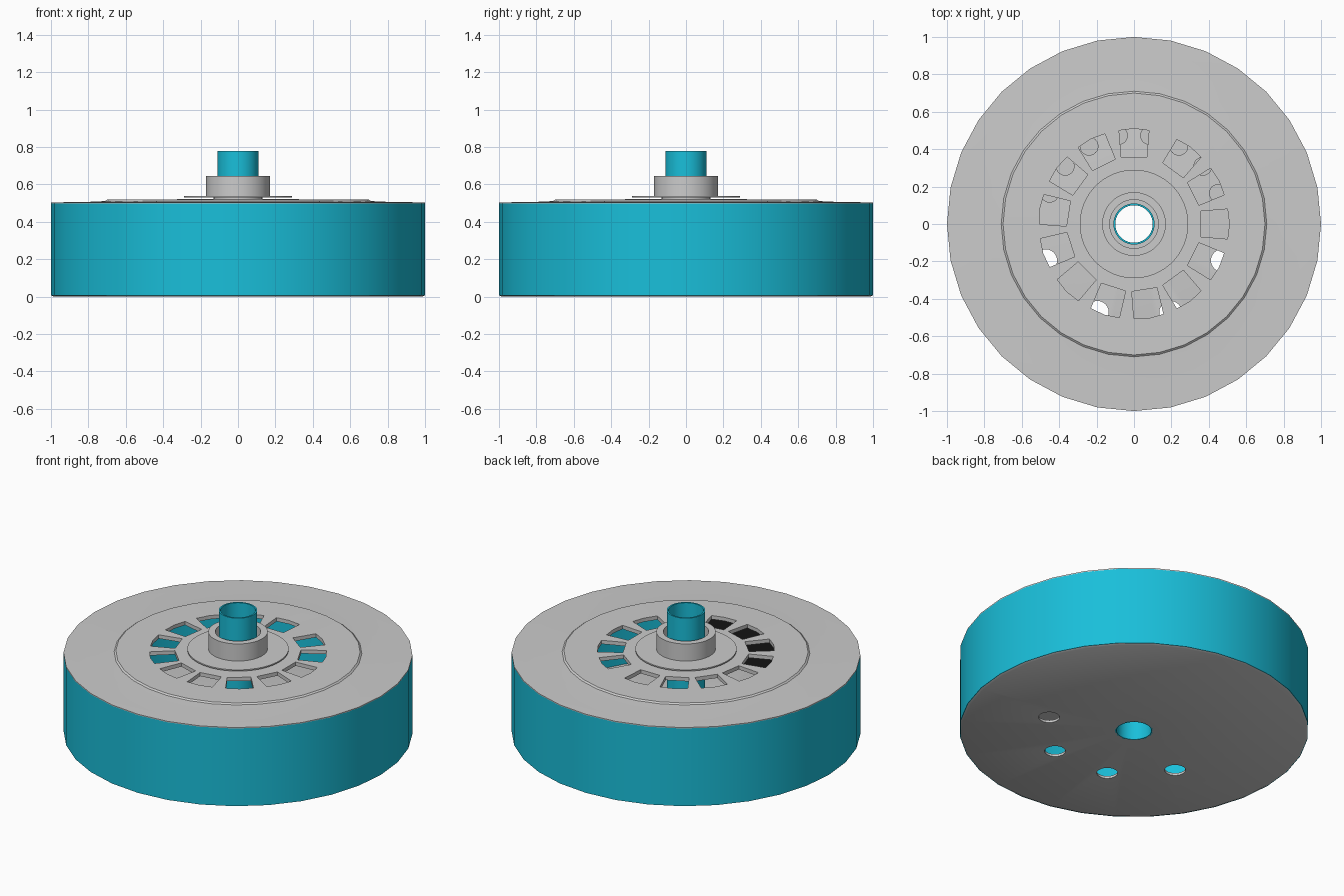
import bpy, bmesh, math
from mathutils import Matrix

if "Cube" in bpy.data.objects:
    bpy.data.objects.remove(bpy.data.objects["Cube"])


def material(name, color):
    m = bpy.data.materials.new(name)
    m.diffuse_color = color
    m.use_nodes = True
    m.node_tree.nodes["Principled BSDF"].inputs["Base Color"].default_value = m.diffuse_color
    return m


CYAN = material("cyan", (0.01, 0.52, 0.70, 1))
BLACK = material("black", (0.01, 0.01, 0.01, 1))


def finish(name, bm, mat=None):
    bmesh.ops.recalc_face_normals(bm, faces=bm.faces)
    me = bpy.data.meshes.new(name)
    bm.to_mesh(me)
    bm.free()
    ob = bpy.data.objects.new(name, me)
    bpy.context.collection.objects.link(ob)
    if mat:
        me.materials.append(mat)
    smooth(me)
    return ob


def smooth(me):
    for p in me.polygons:
        p.use_smooth = True
    me.set_sharp_from_angle(angle=math.radians(30))


def lathe(name, profile, seg=64, mat=None, start=0, sweep=360):
    """Revolve a closed (radius, z) profile around the z axis."""
    bm = bmesh.new()
    full = sweep == 360
    rings = []
    for i in range(seg if full else seg + 1):
        a = math.radians(start + sweep * i / seg)
        rings.append([bm.verts.new((r * math.cos(a), r * math.sin(a), z)) for r, z in profile])
    n = len(profile)
    for i in range(seg):
        a, b = rings[i], rings[(i + 1) % len(rings)]
        for j in range(n):
            k = (j + 1) % n
            bm.faces.new((a[j], b[j], b[k], a[k]))
    if not full:
        bm.faces.new(rings[0])
        bm.faces.new(rings[-1])
    return finish(name, bm, mat)


def tube(name, r_out, r_in, z0, z1, **kw):
    return lathe(name, [(r_out, z0), (r_out, z1), (r_in, z1), (r_in, z0)], **kw)


def cylinders(name, angles, ring_r, r, z0, z1):
    bm = bmesh.new()
    for a in angles:
        t = math.radians(a)
        bmesh.ops.create_cone(
            bm, cap_ends=True, segments=24, radius1=r, radius2=r, depth=z1 - z0,
            matrix=Matrix.Translation((ring_r * math.cos(t), ring_r * math.sin(t), (z0 + z1) / 2)))
    return finish(name, bm)


def cut(ob, cutter):
    mod = ob.modifiers.new("cut", "BOOLEAN")
    mod.operation = "DIFFERENCE"
    mod.solver = "EXACT"
    mod.object = cutter
    cutter.hide_render = True
    dg = bpy.context.evaluated_depsgraph_get()
    me = bpy.data.meshes.new_from_object(ob.evaluated_get(dg))
    ob.modifiers.clear()
    ob.data = me
    smooth(me)
    bpy.data.objects.remove(cutter)


# outer wall
tube("outer_wall", 1.0, 0.975, 0.006, 0.497, seg=32, mat=CYAN)

# base plate with four holes
base = lathe("base_plate", [(0.985, 0), (1.0, 0.008), (0.975, 0.015), (0.105, 0.015), (0.105, 0)], seg=32)
cut(base, cylinders("hole_cutter", [202.5, 247.5, 292.5, 337.5], 0.51, 0.06, -0.1, 0.1))

# thin stepped cover
cover = lathe("cover", [(1.0, 0.495), (1.0, 0.503), (0.925, 0.505), (0.80, 0.507), (0.71, 0.511),
                        (0.70, 0.519), (0.29, 0.521), (0.12, 0.522), (0.12, 0.50), (0.29, 0.497)], seg=32)

# thirteen tapered vent slots at 27 degree steps
bm = bmesh.new()
for i in range(13):
    t = math.radians(90 + 27 * i)
    rad, tan = (math.cos(t), math.sin(t)), (-math.sin(t), math.cos(t))
    pts = [(0.355, -0.068), (0.50, -0.080), (0.51, 0), (0.50, 0.080), (0.355, 0.068)]
    lo, hi = [[bm.verts.new((u * rad[0] + v * tan[0], u * rad[1] + v * tan[1], z)) for u, v in pts]
              for z in (0.4, 0.6)]
    bm.faces.new(lo)
    bm.faces.new(hi)
    for j in range(5):
        k = (j + 1) % 5
        bm.faces.new((lo[j], lo[k], hi[k], hi[j]))
cut(cover, finish("slot_cutter", bm))

# hub flange, collar and hollow shaft
tube("hub_flange", 0.29, 0.12, 0.529, 0.537)
tube("collar", 0.17, 0.13, 0.536, 0.645)
tube("neck", 0.13, 0.11, 0.50, 0.54)
tube("shaft", 0.11, 0.10, 0.0, 0.78, mat=CYAN)

# inner details: small pegs on the floor and a dark wall strip
cylinders("floor_pegs", range(20, 161, 20), 0.48, 0.05, 0.015, 0.04)
tube("dark_strip", 0.965, 0.955, 0.02, 0.49, seg=8, start=262, sweep=45, mat=BLACK)
